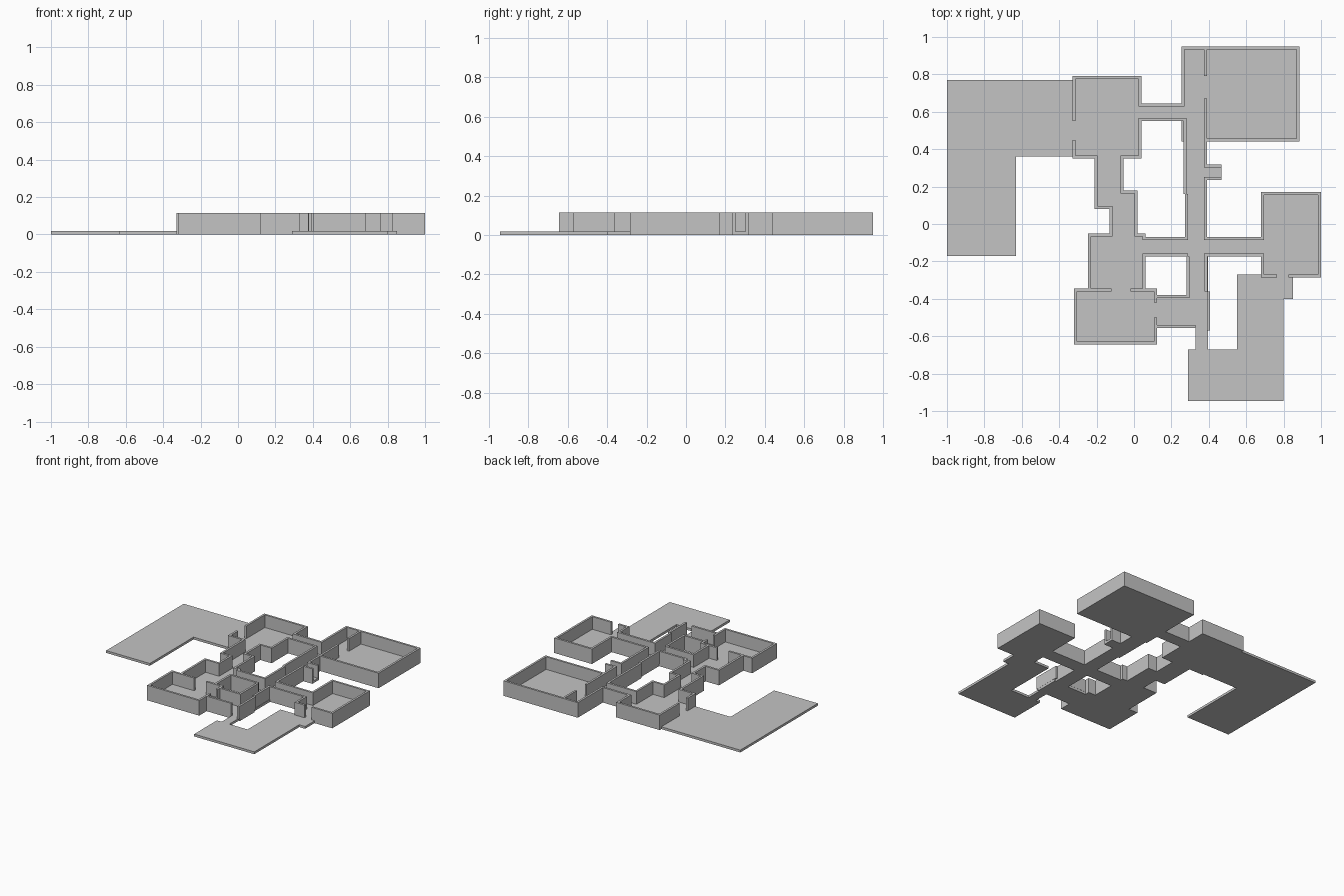
import bpy
import bmesh

FLOOR = 0.018      # slab thickness
TOP = 0.115        # wall top
T = 0.016          # wall thickness

cube = bpy.data.objects.get("Cube")
if cube:
    bpy.data.objects.remove(cube, do_unlink=True)

grey = bpy.data.materials.new("plain grey")
grey.use_nodes = True
COLOUR = (0.55, 0.55, 0.55, 1)
grey.diffuse_color = COLOUR
grey.node_tree.nodes["Principled BSDF"].inputs["Base Color"].default_value = COLOUR


def plan(name, solid, cut=(), z=0.0, height=FLOOR):
    """Fill the union of plan rectangles, leave out the cuts, and thicken upward."""
    rects = list(solid) + list(cut)
    xs = sorted({round(v, 4) for r in rects for v in (r[0], r[2])})
    ys = sorted({round(v, 4) for r in rects for v in (r[1], r[3])})

    def covered(x, y, group):
        return any(a < x < c and b < y < d for a, b, c, d in group)

    bm = bmesh.new()
    for x0, x1 in zip(xs, xs[1:]):
        for y0, y1 in zip(ys, ys[1:]):
            mx, my = (x0 + x1) / 2, (y0 + y1) / 2
            if covered(mx, my, solid) and not covered(mx, my, cut):
                bm.faces.new([bm.verts.new((x, y, z)) for x, y in
                              ((x0, y0), (x1, y0), (x1, y1), (x0, y1))])
    bmesh.ops.remove_doubles(bm, verts=bm.verts, dist=0.0005)
    mesh = bpy.data.meshes.new(name)
    bm.to_mesh(mesh)
    bm.free()
    mesh.materials.append(grey)
    obj = bpy.data.objects.new(name, mesh)
    bpy.context.collection.objects.link(obj)
    mod = obj.modifiers.new("thickness", 'SOLIDIFY')
    mod.thickness = height
    mod.offset = 1


def walls(name, solid, cut=()):
    plan(name, solid, cut, FLOOR, TOP - FLOOR)


def room(name, rect, doors):
    """Walls around the inside of a rectangle, with door gaps."""
    x0, y0, x1, y1 = rect
    walls(name, [rect], [(x0 + T, y0 + T, x1 - T, y1 - T)] + doors)


def along_x(x0, x1, y):
    return (x0, y, x1, y + T)


def along_y(x, y0, y1):
    return (x, y0, x + T, y1)


# Room outlines
north_west = (-0.33, 0.35, 0.04, 0.79)
north_east = (0.254, 0.44, 0.885, 0.95)
east = (0.68, -0.285, 1.0, 0.17)
west = (-0.245, -0.361, 0.062, -0.05)
south_west = (-0.32, -0.645, 0.122, -0.345)

# One continuous floor slab, including both terraces
plan("floor_slab", [
    north_west, north_east, east, west, south_west,
    (-1.0, 0.36, -0.32, 0.77), (-1.0, -0.17, -0.63, 0.36),
    (0.55, -0.68, 0.80, -0.27), (0.80, -0.40, 0.85, -0.28),
    (0.29, -0.945, 0.80, -0.67),
    (0.04, 0.55, 0.27, 0.645),
    (0.265, 0.16, 0.39, 0.55), (0.278, -0.1, 0.39, 0.16),
    (0.38, 0.235, 0.467, 0.317),
    (-0.21, 0.08, -0.055, 0.35), (-0.13, -0.06, 0.02, 0.18),
    (0.05, -0.175, 0.69, -0.07),
    (0.28, -0.38, 0.395, -0.17), (0.11, -0.555, 0.405, -0.38),
    (0.33, -0.68, 0.395, -0.55),
])

# Rooms with door gaps
room("north_west_room_walls", north_west, [
    (0.0, 0.566, 0.05, 0.629),
    (-0.194, 0.34, -0.071, 0.38),
    (-0.34, 0.45, -0.30, 0.55),
])
room("east_room_walls", east, [
    (0.67, -0.159, 0.71, -0.086),
    (0.765, -0.30, 0.825, -0.26),
])
room("west_room_walls", west, [
    (-0.114, -0.08, 0.004, -0.04),
    (0.03, -0.159, 0.07, -0.086),
    (-0.12, -0.37, -0.02, -0.33),
])
room("south_west_room_walls", south_west, [
    (-0.12, -0.37, -0.02, -0.32),
    (0.10, -0.50, 0.13, -0.42),
])

# Large room shares its north wall with the hall; a partition divides them
walls("north_east_room_walls", [
    along_x(0.254, 0.885, 0.95 - T), along_y(0.885 - T, 0.44, 0.95),
    along_x(0.374, 0.885, 0.44), along_y(0.374, 0.44, 0.95),
], [(0.36, 0.67, 0.40, 0.79)])

# Long hall and the small open nook on its east side
walls("hall_walls", [
    along_y(0.254, 0.629, 0.934), along_y(0.264, 0.16, 0.566),
    along_y(0.274, -0.086, 0.16),
    along_y(0.374, -0.086, 0.44),
    along_x(0.374, 0.467, 0.301), along_x(0.374, 0.467, 0.235),
], [(0.36, 0.251, 0.40, 0.301)])

# Link between the north west room and the hall
walls("north_corridor_walls", [along_x(0.04, 0.254, 0.629),
                               along_x(0.04, 0.264, 0.55)])

# Cross corridor
walls("cross_corridor_walls", [
    along_x(0.062, 0.274, -0.086), along_x(0.39, 0.68, -0.086),
    along_x(0.062, 0.29, -0.175), along_x(0.374, 0.68, -0.175),
])

# Stepped passage between the two western rooms
walls("stepped_passage_walls", [
    along_y(-0.21, 0.08, 0.35), along_x(-0.21, -0.114, 0.08),
    along_y(-0.13, -0.05, 0.096),
    along_y(-0.071, 0.18 - T, 0.35), along_x(-0.071, 0.02, 0.18 - T),
    along_y(0.004, -0.05, 0.18),
])

# South hall, side passage and exit
walls("south_hall_walls", [
    along_y(0.28, -0.395, -0.175), along_x(0.122, 0.296, -0.395),
    along_x(0.122, 0.33, -0.555),
    along_y(0.376, -0.36, -0.175), along_y(0.39, -0.57, -0.36),
])
